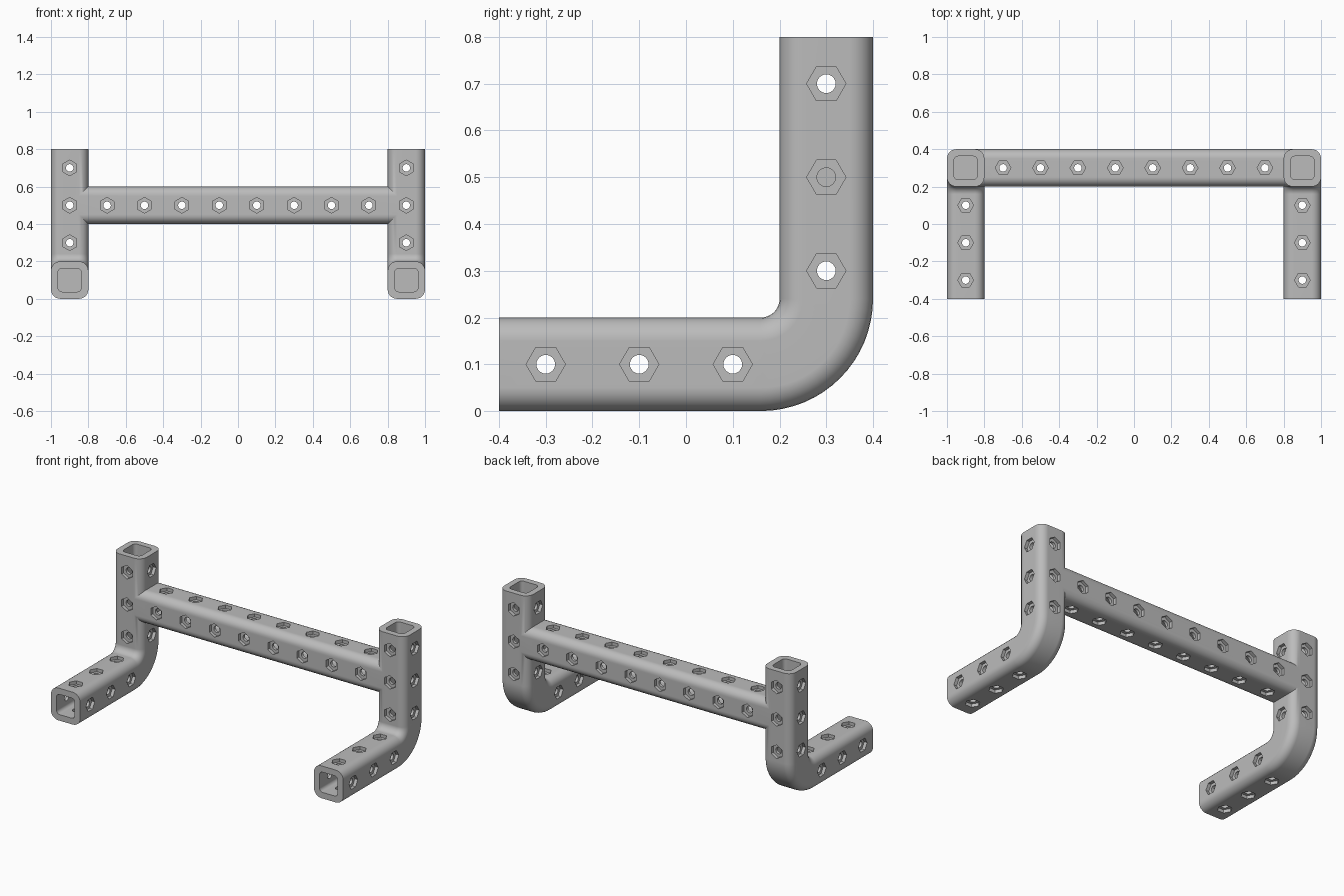
import bpy, bmesh
from math import sin, cos, pi, radians
from mathutils import Vector

cube = bpy.data.objects.get("Cube")
if cube:
    bpy.data.objects.remove(cube, do_unlink=True)

AXES = [Vector((1, 0, 0)), Vector((0, 1, 0)), Vector((0, 0, 1))]
HALF = 0.1      # half the tube width
CAVITY = 0.0625  # half the cavity width
HEX_DEPTH = 0.02

steel = bpy.data.materials.new("Grey metal")
steel.use_nodes = True
GREY = (0.5, 0.5, 0.5, 1)
steel.diffuse_color = GREY
steel.node_tree.nodes["Principled BSDF"].inputs["Base Color"].default_value = GREY


def rounded_square(half, radius, steps=6):
    points = []
    for corner in range(4):
        mid = pi / 4 + corner * pi / 2
        off = (half - radius) * 2 ** 0.5
        for i in range(steps + 1):
            a = corner * pi / 2 + i * pi / 2 / steps
            points.append((off * cos(mid) + radius * cos(a),
                           off * sin(mid) + radius * sin(a)))
    return points


def polygon(radius, sides):
    return [(radius * cos(2 * pi * i / sides), radius * sin(2 * pi * i / sides))
            for i in range(sides)]


def loft(bm, profile, frames):
    """Skin a closed profile through (origin, u, v) frames and cap both ends."""
    rings = [[bm.verts.new(o + u * a + v * b) for a, b in profile]
             for o, u, v in frames]
    n = len(profile)
    for r0, r1 in zip(rings, rings[1:]):
        for i in range(n):
            j = (i + 1) % n
            bm.faces.new((r0[i], r0[j], r1[j], r1[i]))
    bm.faces.new(rings[0][::-1])
    bm.faces.new(rings[-1])


def prism(bm, profile, centre, axis, start, end):
    """Extrude a profile along an axis, from start to end about a centre."""
    u, v = AXES[(axis + 1) % 3], AXES[(axis + 2) % 3]
    loft(bm, profile, [(Vector(centre) + AXES[axis] * d, u, v) for d in (start, end)])


def make(name, bm):
    bmesh.ops.recalc_face_normals(bm, faces=bm.faces)
    mesh = bpy.data.meshes.new(name)
    bm.to_mesh(mesh)
    bm.free()
    mesh.materials.append(steel)
    obj = bpy.data.objects.new(name, mesh)
    bpy.context.collection.objects.link(obj)
    return obj


def combine(target, other, operation):
    mod = target.modifiers.new(operation, 'BOOLEAN')
    mod.object, mod.operation, mod.solver = other, operation, 'EXACT'
    bpy.context.view_layer.objects.active = target
    bpy.ops.object.modifier_apply(modifier=mod.name)
    bpy.data.objects.remove(other, do_unlink=True)


# Bent side tubes: foot running back, bend, then upright
outer = rounded_square(HALF, 0.05)
BEND_Y, BEND_Z, BEND_R, STEPS = 0.16, 0.24, 0.14, 16
bm = bmesh.new()
for x in (-0.9, 0.9):
    frames = [(Vector((x, -0.4, 0.1)), AXES[0], AXES[2])]
    for i in range(STEPS + 1):
        a = i * pi / 2 / STEPS
        inward = Vector((0, -sin(a), cos(a)))
        frames.append((Vector((x, BEND_Y, BEND_Z)) - inward * BEND_R, AXES[0], inward))
    frames.append((Vector((x, 0.3, 0.8)), AXES[0], -AXES[1]))
    loft(bm, outer, frames)
frame = make("tube_frame", bm)

# Crossbar between the uprights
bm = bmesh.new()
prism(bm, outer, (0, 0.3, 0.5), 0, -0.87, 0.87)
combine(frame, make("crossbar", bm), 'UNION')

# Hollow tube ends and crossbar
bm = bmesh.new()
inner = rounded_square(CAVITY, 0.022, 4)
for x in (-0.9, 0.9):
    prism(bm, inner, (x, 0, 0.1), 1, -0.5, 0.2)
    prism(bm, inner, (x, 0.3, 0), 2, 0.2, 0.9)
prism(bm, inner, (0, 0.3, 0.5), 0, -0.78, 0.78)
combine(frame, make("cavities", bm), 'DIFFERENCE')

# Bolt positions: (centre, axis, sides of the tube that are open)
bolts = []
for x in (-0.9, 0.9):
    out = 1 if x > 0 else -1
    for y in (-0.3, -0.1, 0.1):
        bolts += [((x, y, 0.1), axis, (-1, 1)) for axis in (0, 2)]
    for z in (0.3, 0.5, 0.7):
        bolts.append(((x, 0.3, z), 1, (-1, 1)))
        bolts.append(((x, 0.3, z), 0, (out,) if z == 0.5 else (-1, 1)))
for i in range(8):
    bolts += [((-0.7 + 0.2 * i, 0.3, 0.5), axis, (-1, 1)) for axis in (1, 2)]

# Hexagonal nut recesses, then round bores one direction at a time
hexagon, circle = polygon(0.042, 6), polygon(0.02, 24)
bm = bmesh.new()
for centre, axis, sides in bolts:
    for s in sides:
        prism(bm, hexagon, centre, axis, s * (HALF - HEX_DEPTH), s * (HALF + 0.02))
combine(frame, make("nut_recesses", bm), 'DIFFERENCE')
for direction in range(3):
    bm = bmesh.new()
    for centre, axis, sides in bolts:
        if axis == direction:
            low = -0.13 if -1 in sides else 0
            high = 0.13 if 1 in sides else 0
            prism(bm, circle, centre, axis, low, high)
    combine(frame, make("bores", bm), 'DIFFERENCE')

# Smooth rounds with crisp edges and clean flats
bpy.ops.object.select_all(action='DESELECT')
frame.select_set(True)
bpy.context.view_layer.objects.active = frame
bpy.ops.object.shade_smooth_by_angle(angle=radians(30))
weighted = frame.modifiers.new("Weighted normals", 'WEIGHTED_NORMAL')
weighted.keep_sharp = True
